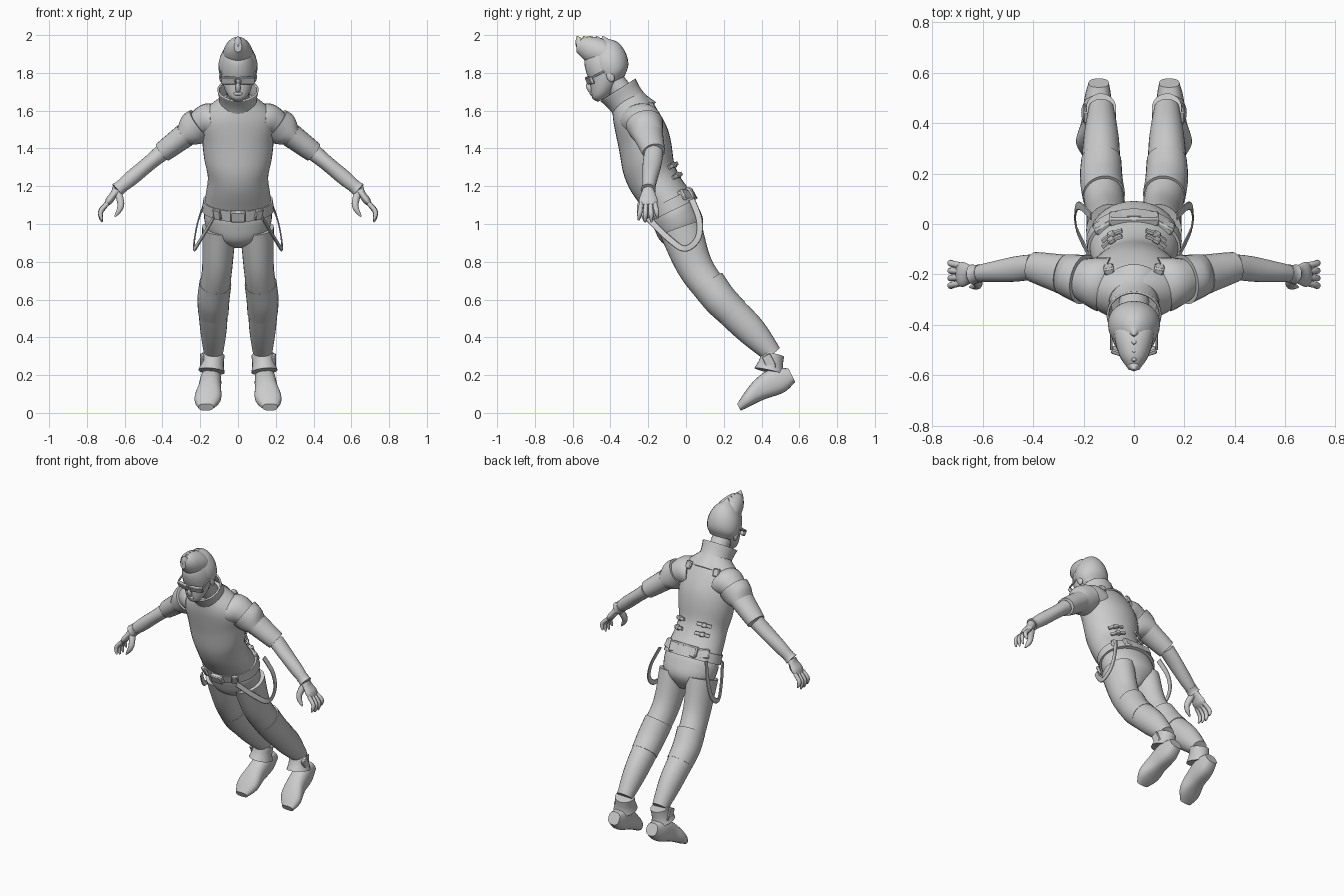
import bpy, bmesh, math
from mathutils import Vector, Matrix

cube = bpy.data.objects.get("Cube")
if cube:
    bpy.data.objects.remove(cube, do_unlink=True)

grey = bpy.data.materials.new("plain grey")
grey.use_nodes = True
grey.diffuse_color = (.6, .6, .6, 1)
grey.node_tree.nodes["Principled BSDF"].inputs["Base Color"].default_value = grey.diffuse_color

X, Y = Vector((1, 0, 0)), Vector((0, 1, 0))
TILT = math.radians(26)
LEAN = Vector((0, -math.sin(TILT), math.cos(TILT)))      # spine direction
BACK = Vector((0, math.cos(TILT), math.sin(TILT)))       # out of the back


def finish(name, bm, mirror=False, angle=40, thick=0):
    bmesh.ops.recalc_face_normals(bm, faces=bm.faces)
    mesh = bpy.data.meshes.new(name)
    bm.to_mesh(mesh)
    bm.free()
    mesh.materials.append(grey)
    part = bpy.data.objects.new(name, mesh)
    bpy.context.collection.objects.link(part)
    bpy.ops.object.select_all(action='DESELECT')
    part.select_set(True)
    bpy.context.view_layer.objects.active = part
    bpy.ops.object.shade_smooth_by_angle(angle=math.radians(angle))
    if thick:
        part.modifiers.new("thickness", 'SOLIDIFY').thickness = thick
    if mirror:
        part.modifiers.new("mirror", 'MIRROR').use_mirror_merge = False


def along(keys, t):
    """Smooth value at t (from 0 to 1) through evenly spaced keys."""
    last = len(keys) - 1
    i = min(int(t * last), last - 1)
    f = t * last - i
    a, b, c, d = (keys[max(0, min(last, i + k))] for k in (-1, 0, 1, 2))
    return b + (c - a) * (f / 2) + (a * 2 - b * 5 + c * 4 - d) * (f * f / 2) \
        + ((b - c) * 3 + d - a) * (f ** 3 / 2)


def loft(name, path, widths, depths=None, ref=X, axis=None, mirror=False,
         sides=24, steps=20, power=1, caps=True, thick=0):
    """Skin along a path; widths run along ref, depths across it."""
    path = [Vector(p) for p in path]
    depths = depths or widths
    bm = bmesh.new()
    rings = []
    for i in range(steps + 1):
        t = i / steps
        ahead, behind = min(1, (i + 1) / steps), max(0, (i - 1) / steps)
        tangent = (axis or along(path, ahead) - along(path, behind)).normalized()
        side = (ref - tangent * ref.dot(tangent)).normalized()
        other = tangent.cross(side)
        ring = []
        for k in range(sides):
            angle = math.tau * k / sides
            u, v = (math.copysign(abs(f) ** power, f) for f in (math.cos(angle), math.sin(angle)))
            ring.append(bm.verts.new(along(path, t) + side * u * along(widths, t)
                                     + other * v * along(depths, t)))
        rings.append(ring)
    for low, high in zip(rings, rings[1:]):
        for k in range(sides):
            n = (k + 1) % sides
            bm.faces.new((low[k], low[n], high[n], high[k]))
    if caps:
        bm.faces.new(rings[0])
        bm.faces.new(rings[-1])
    finish(name, bm, mirror, thick=thick)


def placed(location, size, turn=0):
    """Leaning placement matrix, turned about the vertical."""
    return (Matrix.Translation(location) @ Matrix.Rotation(turn, 4, 'Z')
            @ Matrix.Rotation(TILT, 4, 'X') @ Matrix.Diagonal((*size, 1)))


def box(name, location, size, turn=0, mirror=False):
    bm = bmesh.new()
    bmesh.ops.create_cube(bm, size=1, matrix=placed(location, size, turn))
    bmesh.ops.bevel(bm, geom=bm.edges[:], offset=min(size) / 5, segments=1, affect='EDGES')
    finish(name, bm, mirror)


def ball(name, location, size, mirror=False):
    bm = bmesh.new()
    bmesh.ops.create_uvsphere(bm, u_segments=16, v_segments=10, radius=1,
                              matrix=placed(location, size))
    finish(name, bm, mirror, 60)


# Joints of the left side and the middle
neck, belt_line, crotch = Vector((0, -.31, 1.66)), Vector((0, -.08, 1.1)), Vector((0, .01, .89))
collar_base, collar_top = Vector((0, -.26, 1.58)), Vector((0, -.36, 1.71))
chin, brow, crown = Vector((0, -.44, 1.66)), Vector((0, -.42, 1.8)), Vector((0, -.46, 1.95))
shoulder, elbow = Vector((.2, -.22, 1.53)), Vector((.4, -.17, 1.38))
wrist, knuckles = Vector((.64, -.2, 1.18)), Vector((.7, -.2, 1.1))
hip, thigh, knee = Vector((.1, -.03, .98)), Vector((.11, .05, .77)), Vector((.13, .18, .6))
shin, ankle = Vector((.13, .34, .44)), Vector((.13, .46, .31))
heel, instep, toe = Vector((.14, .56, .2)), Vector((.15, .4, .13)), Vector((.17, .28, .03))

# Torso, pelvis and collar
loft("jacket", [neck, (0, -.23, 1.46), (0, -.18, 1.25), belt_line],
     [.1, .19, .19, .18, .16, .17, .18], [.09, .12, .14, .145, .135, .13, .13],
     axis=LEAN, sides=32, steps=30)
loft("pelvis", [belt_line, crotch], [.17, .18, .15, .04], [.12, .13, .12, .04],
     axis=LEAN, sides=32)
loft("collar", [collar_base, collar_top], [.12, .1, .11],
     axis=collar_top - collar_base + LEAN / 9, caps=False, thick=.01)
loft("neck", [neck, brow], [.06, .06])

# Head and face
loft("head", [chin, brow, crown], [.03, .06, .08, .09, .09, .07, .03],
     [.03, .07, .09, .1, .11, .1, .05], axis=LEAN)
ball("nose", (0, -.51, 1.72), (.014, .016, .03))
ball("lips", (0, -.5, 1.69), (.024, .01, .01))
ball("ear", (.09, -.4, 1.78), (.01, .02, .03), mirror=True)
box("glasses_lens", (.05, -.51, 1.76), (.08, .02, .04), .3, mirror=True)
box("glasses_bridge", (0, -.52, 1.77), (.03, .01, .01))
box("glasses_arm", (.09, -.45, 1.8), (.01, .11, .01), mirror=True)

# Hair swept up into a quiff
loft("hair_cap", [(0, -.37, 1.76), (0, -.45, 1.97)],
     [.07, .1, .1, .07, .02], [.05, .09, .1, .08, .03], axis=LEAN)
loft("hair_quiff", [(0, -.37, 1.88), (0, -.58, 1.94)],
     [.07, .08, .06, .02], [.05, .08, .07, .03], axis=Y)
for i in range(5):
    root = Vector((0, -.42 - i * .034, 1.95))
    loft("hair_spike", [root, root + LEAN * .05], [.03, .02, .002], sides=8, steps=4)

# Arms
loft("sleeve", [(.12, -.24, 1.55), shoulder, elbow], [.11, .1, .07, .06],
     [.08, .09, .06, .05], ref=Y, mirror=True)
loft("shoulder_pad", [shoulder, shoulder.lerp(elbow, .4)], [.1, .09, .08],
     [.09, .09, .06], ref=Y, mirror=True)
loft("sleeve_cuff", [shoulder.lerp(elbow, .4), elbow], [.08, .07, .06],
     [.065, .06, .055], ref=Y, mirror=True)
loft("forearm", [elbow, wrist], [.05, .05, .04, .03], [.045, .04, .04, .03], ref=Y, mirror=True)
loft("glove_cuff", [elbow.lerp(wrist, .88), wrist], [.037, .036, .04], ref=Y, mirror=True)
loft("palm", [wrist, knuckles], [.03, .04, .05, .04], [.03, .02, .02, .01], ref=Y, mirror=True)
for i, length in enumerate((.09, .1, .1, .08)):
    root = knuckles + Vector((-.01, (i - 1.5) * .024, .01))
    tip = root + Vector((.03, (i - 1.5) * .01, -length))
    bend = root.lerp(tip, .5) + X * .022
    loft("finger", [root, bend, tip], [.012, .013, .012, .005], ref=Y, mirror=True, sides=10)
loft("thumb", [wrist, (.62, -.24, 1.1), (.65, -.25, 1.04)], [.02, .02, .015, .005],
     ref=Y, mirror=True, sides=10)

# Legs
loft("trouser_leg", [hip, thigh, knee, shin, ankle], [.09, .08, .08, .07, .05],
     [.115, .095, .085, .08, .05], mirror=True, steps=30)
loft("knee_panel", [thigh.lerp(knee, .5), knee, knee.lerp(shin, .45)],
     [.085, .085, .08], [.095, .09, .085], mirror=True)
loft("ankle_cuff", [ankle, (.14, .44, .22)], [.06, .06, .07], [.06, .065, .08], mirror=True)
box("cuff_buckle", (.19, .44, .27), (.02, .05, .08), mirror=True)
loft("shoe", [heel, instep, toe], [.04, .055, .06, .07, .04], [.04, .07, .06, .04, .02],
     axis=BACK, mirror=True, power=.8)

# Belt with buckle, clips and pouches
loft("belt", [belt_line - LEAN * .03, belt_line + LEAN * .03], [.19, .185], [.143, .14],
     axis=LEAN, sides=32, steps=2)
box("belt_buckle", (0, -.22, 1.04), (.08, .03, .06))
box("belt_clip", (.11, -.19, 1.05), (.04, .02, .06), .5, mirror=True)
box("back_pouch", (0, .02, 1.16), (.2, .04, .07))
box("side_pouch", (.12, -.01, 1.15), (.08, .04, .06), -.5, mirror=True)

# Hanging straps beside the hips
loft("hip_strap", [(.13, -.2, 1.03), (.19, -.1, .93), (.23, -.01, .87), (.23, .06, .92),
                   (.21, .07, 1.02), (.17, .03, 1.13)],
     [.004, .004], [.017, .017], mirror=True, sides=8, steps=30, power=.5)

# Back fittings
box("shoulder_buckle", (.1, -.18, 1.62), (.04, .03, .05), -.2, mirror=True)
for height in (.13, .19):
    centre = belt_line.lerp(neck, height * 1.6) - BACK * .02
    path = [centre + X * .16 * math.sin(a) + BACK * .14 * math.cos(a) for a in (.3, .6, .9)]
    loft("waist_strap", path, [.011, .011], [.007, .007], ref=LEAN, mirror=True,
         sides=8, power=.5)
    box("waist_buckle", path[1], (.03, .02, .03), -.5, mirror=True)
